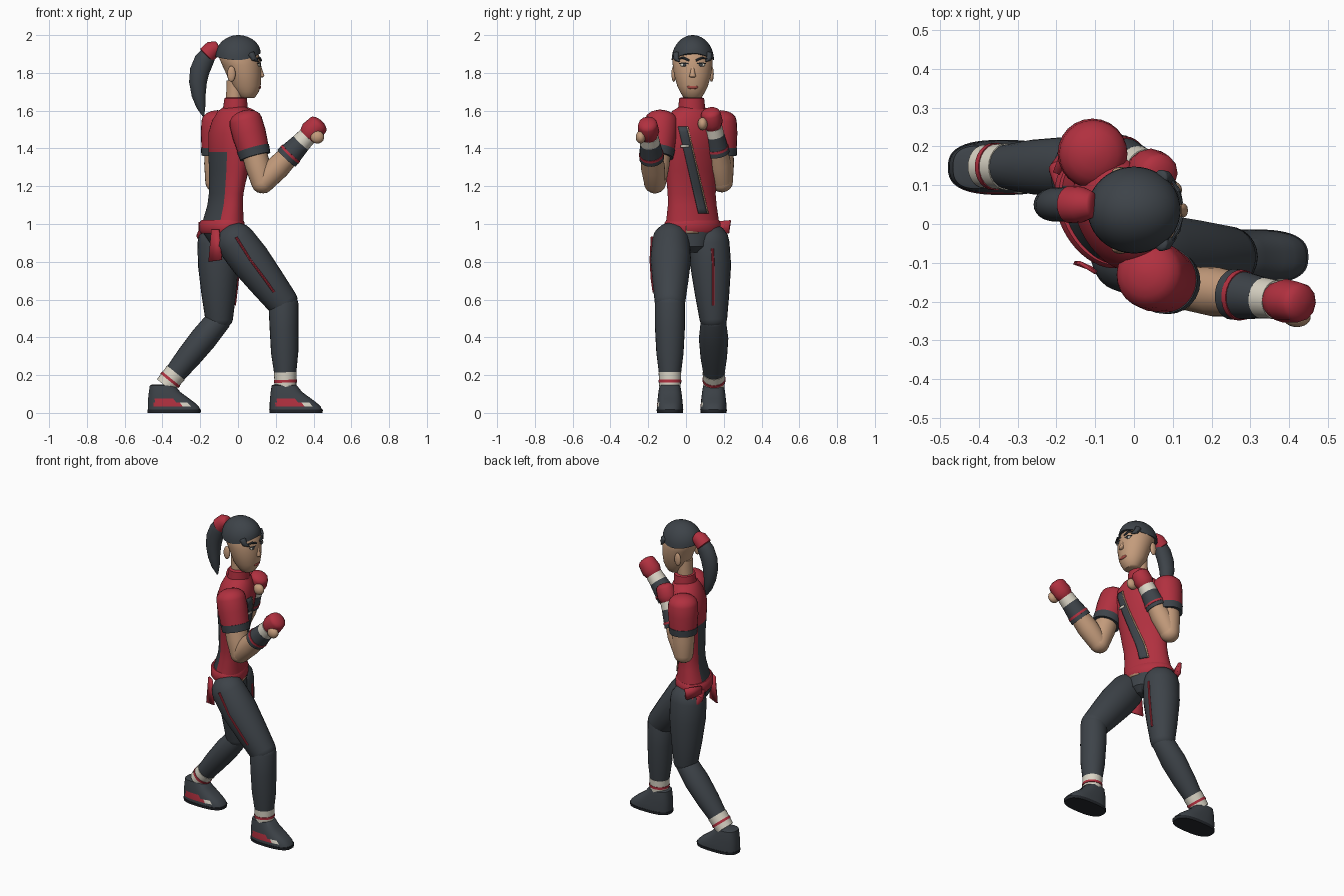
import bpy, bmesh, math
from mathutils import Vector as V

if "Cube" in bpy.data.objects:
    bpy.data.objects.remove(bpy.data.objects["Cube"])

def material(name, col):
    m = bpy.data.materials.new(name)
    m.diffuse_color = (*col, 1)
    m.use_nodes = True
    m.node_tree.nodes["Principled BSDF"].inputs["Base Color"].default_value = m.diffuse_color
    return m

DARK = material("slate", (0.047, 0.056, 0.066))
SOLE = material("dark_sole", (0.018, 0.021, 0.026))
RED = material("red", (0.44, 0.03, 0.05))
SKIN = material("skin", (0.55, 0.33, 0.2))
WHITE = material("off_white", (0.7, 0.66, 0.56))
LIP = material("lip", (0.38, 0.075, 0.06))
YAW = math.radians(26)
C, S = math.cos(YAW), math.sin(YAW)

def build(name, rings, mat, extra=()):
    """Skin a list of point rings, closing both ends."""
    bm = bmesh.new()
    rows = [[bm.verts.new(p) for p in r] for r in rings]
    n = len(rows[0])
    for a, b in zip(rows, rows[1:]):
        for i in range(n):
            bm.faces.new((a[i], a[(i + 1) % n], b[(i + 1) % n], b[i]))
    bm.faces.new(rows[0])
    bm.faces.new(rows[-1])
    return finish(name, bm, mat, extra)

def finish(name, bm, mat, extra=()):
    bmesh.ops.recalc_face_normals(bm, faces=bm.faces)
    me = bpy.data.meshes.new(name)
    bm.to_mesh(me)
    bm.free()
    for m in (mat, *extra):
        me.materials.append(m)
    ob = bpy.data.objects.new(name, me)
    bpy.context.collection.objects.link(ob)
    return ob

def tube(name, pts, radii, mat, caps=(0, 0), n=24):
    """Sweep an ellipse along a path; caps round the ends."""
    pts = [V(p) for p in pts]
    radii = [r if isinstance(r, tuple) else (r, r) for r in radii]
    rings = []
    def ring(c, t, r, k=1):
        u = V((0, 1, 0)).cross(t).normalized()
        v = t.cross(u)
        rings.append([c + u * (r[0] * k * math.cos(a)) + v * (r[1] * k * math.sin(a))
                      for a in (2 * math.pi * i / n for i in range(n))])
    tans = [(pts[min(i + 1, len(pts) - 1)] - pts[max(i - 1, 0)]).normalized()
            for i in range(len(pts))]
    steps = [math.radians(d) for d in (84, 65, 45, 22)]
    if caps[0]:
        for k in steps:
            ring(pts[0] - tans[0] * (radii[0][0] * caps[0] * math.sin(k)), tans[0], radii[0], math.cos(k))
    for p, t, r in zip(pts, tans, radii):
        ring(p, t, r)
    if caps[1]:
        for k in reversed(steps):
            ring(pts[-1] + tans[-1] * (radii[-1][0] * caps[1] * math.sin(k)), tans[-1], radii[-1], math.cos(k))
    return build(name, rings, mat)

def stack(name, levels, mat, yaw=0, n=48, power=1.0, extra=()):
    """Stack horizontal ellipses given as (z, cx, cy, depth, width)."""
    c, s = math.cos(yaw), math.sin(yaw)
    rings = []
    for z, cx, cy, a, b in levels:
        r = []
        for i in range(n):
            t = 2 * math.pi * i / n
            f = a * math.copysign(abs(math.cos(t)) ** power, math.cos(t))
            l = b * math.copysign(abs(math.sin(t)) ** power, math.sin(t))
            r.append((cx + c * f - s * l, cy + s * f + c * l, z))
        rings.append(r)
    return build(name, rings, mat, extra)

def ball(name, c, r, mat):
    bm = bmesh.new()
    bmesh.ops.create_uvsphere(bm, u_segments=20, v_segments=12, radius=1)
    for v in bm.verts:
        v.co = V((v.co[i] * r[i] + c[i] for i in range(3)))
    return finish(name, bm, mat)

def plate(name, rows, mat, thick=0.006):
    """Thin sheet through rows of points."""
    bm = bmesh.new()
    g = [[bm.verts.new(p) for p in r] for r in rows]
    for a, b in zip(g, g[1:]):
        for i in range(len(a) - 1):
            bm.faces.new((a[i], a[i + 1], b[i + 1], b[i]))
    ob = finish(name, bm, mat)
    m = ob.modifiers.new("thickness", 'SOLIDIFY')
    m.thickness, m.offset = thick, 0
    return ob

# jacket body with a dark lower back
TORSO = [(1.0, -.08, .035, .1, .15), (1.1, -.068, .033, .08, .138), (1.16, -.063, .03, .077, .136),
         (1.28, -.05, .03, .09, .147), (1.38, -.04, .03, .105, .158), (1.48, -.032, .03, .115, .163),
         (1.55, -.025, .03, .1, .15), (1.6, -.02, .03, .078, .105), (1.625, -.015, .03, .05, .06)]
jacket = stack("jacket", TORSO, RED, YAW, extra=(DARK,))

def section(z):
    for p, q in zip(TORSO, TORSO[1:]):
        if p[0] <= z <= q[0]:
            k = (z - p[0]) / (q[0] - p[0])
            return [u + (w - u) * k for u, w in zip(p, q)]

for f in jacket.data.polygons:
    if f.center.z < 1.38:
        z, cx, cy, a, b = section(max(f.center.z, 1.0))
        if (C * (f.center.x - cx) + S * (f.center.y - cy)) / a < -.74:
            f.material_index = 1

def chest(y, z, off=.004):
    """Point on the jacket front at a given y and z."""
    _, cx, cy, a, b = section(z)
    l = 0
    for _ in range(12):
        f = a * math.sqrt(max(0, 1 - (l / b) ** 2)) + off
        l = (y - cy - S * f) / C
    return (cx + C * f - S * l, y, z)

# diagonal front panel, zip and tag
def sash_rows(y0, y1, off):
    rows = []
    for i in range(17):
        k = i / 16
        w = [y0 + (y1 - y0) * j / 4 for j in range(5)]
        rows.append([chest(y + .108 * k, 1.515 - .46 * k, off) for y in w])
    return rows
plate("front_panel", sash_rows(-.042, .004, .004), DARK)
plate("zip", sash_rows(.004, .011, .005), SKIN)
plate("chest_tag", [[chest(y, z, .009) for y in (-.03, -.01, .015)] for z in (1.405, 1.418)], WHITE, .004)

# collar, neck, belt and pelvis
stack("collar", [(1.53, -.015, .03, .07, .078), (1.6, -.015, .03, .066, .073), (1.665, -.012, .03, .06, .066),
                 (1.67, -.012, .03, .05, .055)], RED)
stack("neck", [(1.62, -.02, .033, .045, .05), (1.76, -.015, .033, .045, .05)], SKIN)
stack("belt", [(.95, -.085, .035, .1, .145), (.965, -.085, .035, .11, .157), (1.005, -.085, .035, .11, .157),
               (1.02, -.083, .035, .1, .148)], RED, YAW)
stack("pelvis", [(.85, -.05, .03, .04, .05), (.88, -.055, .03, .08, .09), (.96, -.08, .035, .1, .14)], DARK, YAW)
plate("belt_buckle", [[(.031, .0, z), (.024, .035, z), (.012, .065, z)] for z in (.95, .99)], SKIN, .009)
plate("sash_tail_right", [[(-.14, -.1, .97), (-.1, -.125, .97)], [(-.155, -.1, .8), (-.085, -.125, .81)]], RED, .009)
plate("sash_tail_left", [[(-.19, .13, .97), (-.17, .19, .97)], [(-.2, .15, .86), (-.185, .19, .88)]], RED, .009)
tube("sash_knot", [(-.185, .1, .97), (-.19, .14, .94), (-.18, .165, .9)], [.02, .03, .022], RED, (.6, .6))
plate("sash_loop", [[(-.2, .13, 1.01), (-.16, .235, 1.02)], [(-.2, .13, .96), (-.16, .225, .95)]], RED, .02)

# head with jaw, nose, lips, eyes, brows and ears
HY = .035
stack("head", [(1.667, .05, HY, .035, .04), (1.675, .048, HY, .046, .052), (1.7, .046, HY, .064, .066),
               (1.73, .04, HY, .08, .081), (1.79, .032, HY, .092, .098), (1.84, .02, HY, .103, .105),
               (1.88, .008, HY, .108, .107), (1.94, 0, HY, .09, .09), (1.97, 0, HY, .06, .06)], SKIN)
tube("nose", [(.114, HY, 1.84), (.122, HY, 1.8), (.128, HY, 1.782)], [(.006, .008), (.012, .013), (.012, .018)],
     SKIN, (.5, .5), 12)
ball("lips", (.113, HY, 1.725), (.009, .03, .011), LIP)
for side, s in (("right", -1), ("left", 1)):
    ball("eye_" + side, (.111, HY + s * .045, 1.842), (.007, .022, .009), WHITE)
    ball("iris_" + side, (.1165, HY + s * .043, 1.843), (.004, .009, .009), DARK)
    tube("lash_" + side, [(.119, HY + s * .022, 1.848), (.116, HY + s * .045, 1.853), (.104, HY + s * .07, 1.849)],
         [.003] * 3, DARK, n=8)
    tube("brow_" + side, [(.121, HY + s * .018, 1.866), (.114, HY + s * .05, 1.88), (.098, HY + s * .078, 1.874)],
         [.006, .007, .003], DARK, n=8)
    ball("ear_" + side, (-.035, HY + s * .1, 1.795), (.022, .012, .042), SKIN)
    tube("side_lock_" + side, [(.07, HY + s * .085, 1.9), (.085, HY + s * .086, 1.875), (.108, HY + s * .07, 1.86)],
         [.02, .015, .003], DARK, (.4, 0), 10)

# hair cap with a raised front hairline, then the ponytail
rings = []
for j in range(10):
    e = math.radians(j * 9.6)
    r = []
    for i in range(48):
        t = math.tau * i / 48
        base = 1.868 + .036 * max(0, math.cos(t)) ** 2 + .018 * max(0, -math.cos(t)) ** 2
        r.append((.12 * math.cos(e) * math.cos(t), .036 + .112 * math.cos(e) * math.sin(t),
                  base + (2 - base) * math.sin(e)))
    rings.append(r)
build("hair_cap", rings, DARK)
tube("hair_tie", [(-.11, .05, 1.935), (-.135, .05, 1.925), (-.165, .05, 1.895)], [.035, .046, .048], RED, (.3, .2))
tube("ponytail", [(-.15, .05, 1.91), (-.18, .05, 1.865), (-.203, .05, 1.81), (-.212, .05, 1.75),
                  (-.208, .05, 1.68), (-.196, .05, 1.62), (-.183, .05, 1.57)],
     [.04, (.052, .044), (.052, .044), (.047, .042), (.037, .035), (.024, .025), .004], DARK, (.5, 0))

# arms: sleeve, cuff, bare arm, wrist wraps, gloved fist and thumb
def arm(side, shoulder, elbow, fist, thumb):
    sh, el, fi = V(shoulder), V(elbow), V(fist)
    up = lambda k: sh.lerp(el, k)
    fore = lambda k: el.lerp(fi, k)
    tube("sleeve_" + side, [up(0), up(.2), up(.48)], [.088, .09, .083], RED, (.65, 0))
    tube("sleeve_cuff_" + side, [up(.44), up(.57)], [.087, .083], DARK)
    tube("upper_arm_" + side, [up(.4), up(.7), up(1)], [.066, .067, .058], SKIN, (0, .9))
    tube("forearm_" + side, [fore(0), fore(.3), fore(.8)], [.056, .064, .046], SKIN, (.9, 0))
    tube("wrist_wrap_" + side, [fore(.46), fore(.74)], [.066, .053], DARK)
    tube("wrap_stripe_" + side, [fore(.52), fore(.555)], [.066, .064], RED)
    tube("wrist_band_" + side, [fore(.73), fore(.86)], [.053, .05], WHITE)
    tube("fist_" + side, [fore(.86), fore(.94), fore(1.07)], [(.05, .046), (.062, .057), (.056, .052)], RED, (.3, .5), 12)
    ball("thumb_" + side, thumb, (.036, .026, .034), SKIN)

arm("right", (.04, -.13, 1.545), (.13, -.165, 1.215), (.405, -.2, 1.505), (.42, -.24, 1.46))
arm("left", (-.105, .18, 1.545), (-.115, .19, 1.22), (.05, .135, 1.56), (.088, .088, 1.53))

# legs: thigh, shin and striped sock
def leg(side, hip, knee, ankle, thigh_r, shin_r):
    h, k, a = V(hip), V(knee), V(ankle)
    tube("thigh_" + side, [h, h.lerp(k, .3), h.lerp(k, .65), k], thigh_r, DARK, (.95, .7))
    tube("shin_" + side, [k, k.lerp(a, .35), k.lerp(a, .7), a], shin_r, DARK, (.8, 0))
    d = (a - k).normalized()
    tube("sock_" + side, [a - d * .01, a + d * .08], [.06, .056], WHITE)
    tube("sock_stripe_" + side, [a + d * .03, a + d * .045], [.061, .061], RED)

leg("right", (-.01, -.08, .905), (.24, -.085, .58), (.25, -.085, .205),
    [(.105, .1), (.107, .108), (.096, .095), (.083, .08)], [.079, (.076, .079), (.072, .072), .058])
leg("left", (-.105, .125, .9), (-.1, .145, .495), (-.335, .148, .205),
    [(.11, .105), (.108, .108), (.093, .092), (.073, .073)], [.066, (.071, .078), (.066, .07), .056])
tube("leg_stripe_right", [(-.01, -.18, .93), (.065, -.186, .81), (.14, -.18, .71), (.19, -.17, .64)], [.007] * 4, RED, n=8)
tube("leg_stripe_left", [(.004, .14, .87), (.004, .145, .77), (-.006, .145, .67), (-.018, .145, .57)], [.007] * 4, RED, n=8)

# shoes with a red flash and toe spot on one side
for side, ox, oy in (("right", 0, -.085), ("left", -.645, .146)):
    def lv(z, x0, x1, w):
        return (z, ox + (x0 + x1) / 2, oy, (x1 - x0) / 2, w)
    stack("sole_" + side, [lv(0, .167, .447, .068), lv(.018, .165, .45, .071)], SOLE, power=.75)
    shoe = stack("shoe_" + side, [lv(.016, .168, .446, .069), lv(.035, .168, .437, .069), lv(.055, .168, .415, .067),
                                  lv(.075, .169, .388, .065), (lv(.11, .173, .34, .061)), lv(.145, .178, .312, .055),
                                  lv(.15, .19, .3, .045)], DARK, power=.75, extra=(RED, WHITE))
    for f in shoe.data.polygons:
        x, y, z = f.center.x - ox, f.center.y - oy, f.center.z
        if y < -.015 and .036 < z < .074:
            if .2 < x < .335 and (z < .055 or x < .3):
                f.material_index = 1
            elif .35 < x < .385 and z < .055:
                f.material_index = 2

# smooth shading with crisp edges
for ob in bpy.context.collection.objects:
    ob.select_set(True)
    bpy.context.view_layer.objects.active = ob
bpy.ops.object.shade_smooth_by_angle(angle=math.radians(40))
